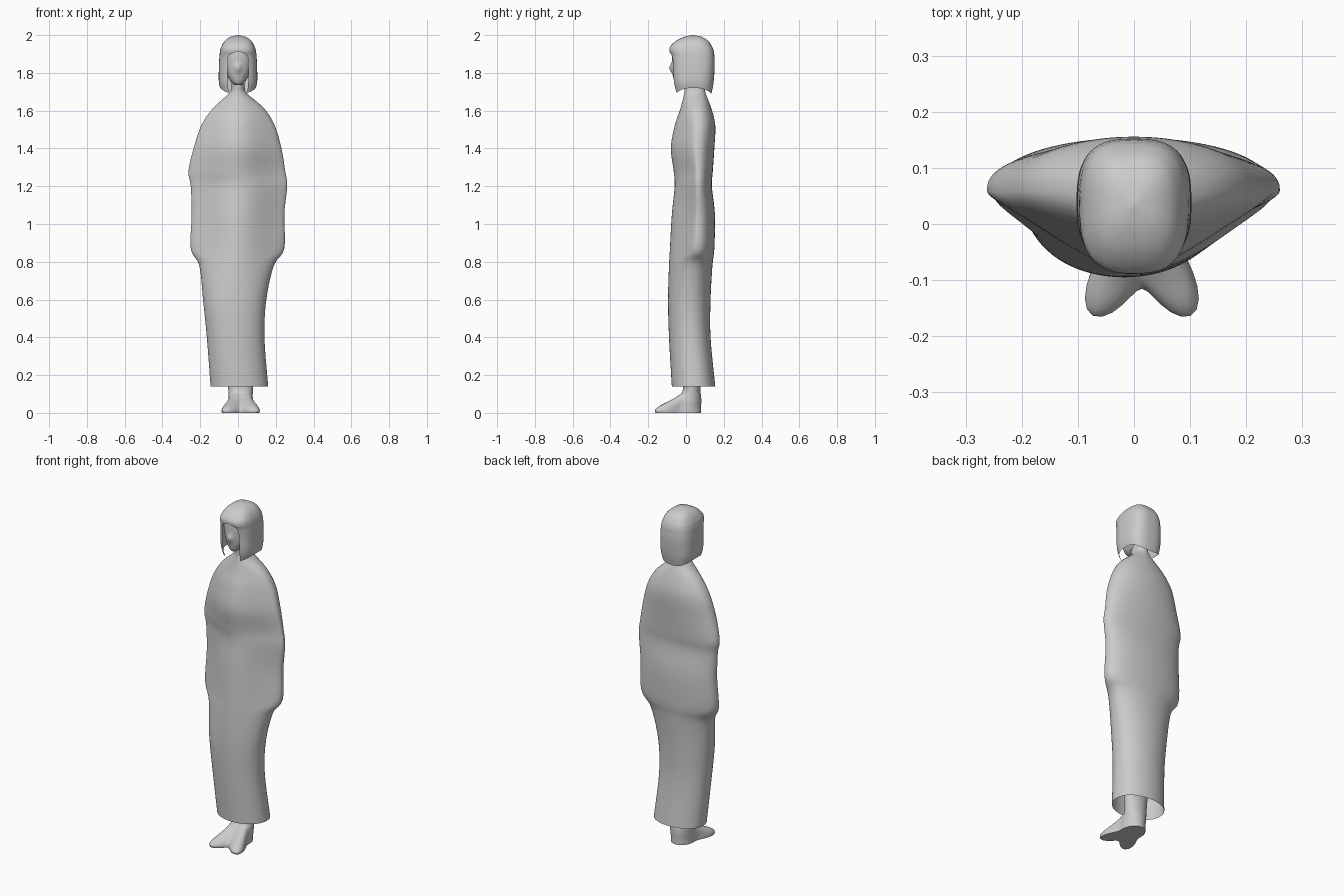
import bpy
import bmesh
from math import sin, cos, pi, exp
from mathutils import Vector

default_cube = bpy.data.objects.get("Cube")
if default_cube:
    bpy.data.objects.remove(default_cube, do_unlink=True)

grey = bpy.data.materials.new("plain grey")
grey.use_nodes = True
shade = (0.6, 0.6, 0.6, 1)
grey.diffuse_color = shade
grey.node_tree.nodes["Principled BSDF"].inputs["Base Color"].default_value = shade


def power(value, exponent):
    """Signed power, used for rounded-box sections."""
    return (1 if value >= 0 else -1) * abs(value) ** exponent


def smooth_rows(rows, steps):
    """Interpolate profile rows with a gentle cubic through every row."""
    result = []
    for i in range(len(rows) - 1):
        before, start = rows[max(i - 1, 0)], rows[i]
        end, after = rows[i + 1], rows[min(i + 2, len(rows) - 1)]
        for s in range(steps):
            t = s / steps
            row = []
            for a, b, c, d in zip(before, start, end, after):
                row.append(b + t / 2 * (c - a + t * (2 * a - 5 * b + 4 * c - d
                                                     + t * (3 * (b - c) + d - a))))
            result.append(row)
    result.append(rows[-1])
    return result


def loft(name, rows, section, segments=64, steps=5, cap_start=False, cap_end=False):
    """Skin a stack of sections; each section maps (row, fraction) to a point."""
    bm = bmesh.new()
    rings = []
    for row in smooth_rows(rows, steps):
        rings.append([bm.verts.new(section(row, k / segments)) for k in range(segments + 1)])
    for lower, upper in zip(rings, rings[1:]):
        for k in range(segments):
            bm.faces.new((lower[k], lower[k + 1], upper[k + 1], upper[k]))
    if cap_start:
        bm.faces.new(rings[0][:-1][::-1])
    if cap_end:
        bm.faces.new(rings[-1][:-1])
    bmesh.ops.remove_doubles(bm, verts=bm.verts, dist=0.0003)
    bmesh.ops.recalc_face_normals(bm, faces=bm.faces)
    mesh = bpy.data.meshes.new(name)
    bm.to_mesh(mesh)
    bm.free()
    mesh.materials.append(grey)
    obj = bpy.data.objects.new(name, mesh)
    bpy.context.collection.objects.link(obj)
    bpy.ops.object.select_all(action="DESELECT")
    obj.select_set(True)
    bpy.context.view_layer.objects.active = obj
    bpy.ops.object.shade_smooth_by_angle(angle=0.9)
    return obj


# Robe with the arms held inside it, running up into the neck
def robe_section(row, f):
    z, left, right, front, back, pinch = row
    angle = 2 * pi * f
    u, v = cos(angle), sin(angle)
    middle_y = (front + back) / 2 * (1 - pinch) + 0.075 * pinch
    x = (left + right) / 2 + u * (right - left) / 2
    if v < 0:
        bell = (1 + cos(pi * u)) / 2
        y = middle_y - (middle_y - front) * (-v * (1 - pinch) + bell * pinch)
    else:
        y = middle_y + (back - middle_y) * v ** 0.85
    return Vector((x, y, z))


# height, right edge, left edge, front, back, arm pinch
robe_rows = [
    (.14, -.145, .16, -.075, .155, 0),
    (.4, -.165, .14, -.09, .13, 0),
    (.6, -.185, .15, -.095, .13, 0),
    (.78, -.205, .19, -.09, .14, .2),
    (.87, -.25, .245, -.085, .15, .5),
    (1.05, -.245, .245, -.075, .153, .6),
    (1.2, -.25, .26, -.06, .137, .6),
    (1.28, -.262, .25, -.065, .142, .6),
    (1.4, -.235, .23, -.08, .15, .5),
    (1.52, -.195, .195, -.06, .155, .4),
    (1.61, -.135, .14, -.03, .135, .2),
    (1.69, -.05, .05, -.01, .105, 0),
    (1.73, -.035, .035, -.01, .1, 0),
    (1.8, -.035, .035, -.01, .1, 0),
]
loft("robe", robe_rows, robe_section, segments=80)


# Hair: a rounded bob, open at the front below the fringe
def hair_section(row, f):
    z, half_width, front, back, gap, droop = row
    gap = max(gap, 0)
    angle = -pi / 2 + gap + f * (2 * pi - 2 * gap)
    x = half_width * power(cos(angle), 0.7)
    y = (front + back) / 2 + (back - front) / 2 * power(sin(angle), 0.7)
    return Vector((x, y, z - droop * sin(angle) ** 2))


# height, half width, front, back, opening angle, hem droop
hair_rows = [
    (1.72, .095, -.055, .135, .4, .03),
    (1.76, .102, -.07, .146, .42, .01),
    (1.84, .101, -.075, .152, .42, 0),
    (1.89, .098, -.08, .15, .38, 0),
    (1.915, .095, -.088, .147, 0, 0),
    (1.94, .088, -.083, .138, 0, 0),
    (1.97, .07, -.052, .117, 0, 0),
    (1.99, .042, -.012, .085, 0, 0),
    (2, .004, .03, .04, 0, 0),
]
loft("hair", hair_rows, hair_section, cap_end=True)


# Face with a soft nose, tucked behind the hair
def face_section(row, f):
    z, half_width, front, back = row
    angle = 2 * pi * f
    x = half_width * cos(angle)
    y = (front + back) / 2 + (back - front) / 2 * power(sin(angle), 0.8)
    if y < 0:
        y -= 0.016 * exp(-(x / 0.016) ** 2 - ((z - 1.825) / 0.022) ** 2)
    return Vector((x, y, z))


face_rows = [
    (1.735, .012, -.045, .03),
    (1.75, .035, -.06, .06),
    (1.79, .058, -.07, .08),
    (1.84, .072, -.073, .09),
    (1.89, .078, -.074, .09),
    (1.92, .07, -.07, .09),
]
loft("face", face_rows, face_section, segments=48, cap_start=True, cap_end=True)


# Ankles spreading into two splayed feet joined at the heel
def feet_section(row, f):
    z, centre_y, half_width, half_depth, toe = row
    angle = 2 * pi * f
    reach = 0
    for side in (-1, 1):
        aim = 1.5 * pi + side * 0.54
        turn = (angle - aim + pi) % (2 * pi) - pi
        reach += toe * exp(-(turn / 0.4) ** 2)
    x = 0.014 + cos(angle) * (half_width + reach)
    y = centre_y + sin(angle) * (half_depth + reach)
    return Vector((x, y, z))


feet_rows = [
    (0, 0, .065, .08, .105),
    (.015, 0, .065, .08, .108),
    (.035, .003, .065, .077, .09),
    (.06, .013, .065, .068, .055),
    (.09, .024, .064, .056, .02),
    (.13, .03, .066, .046, 0),
    (.3, .03, .08, .05, 0),
]
loft("feet", feet_rows, feet_section, segments=72, cap_start=True)
